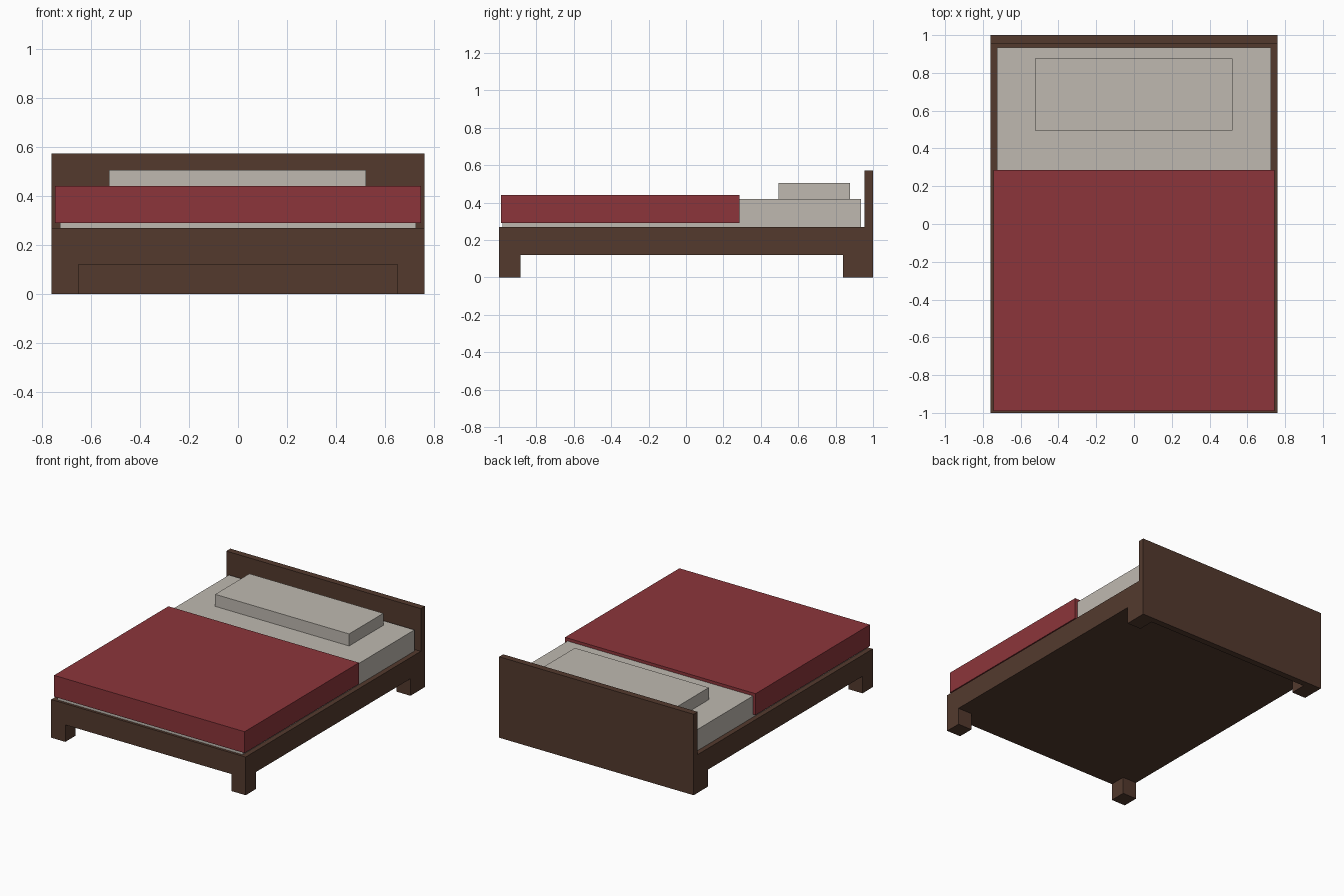
import bpy
import bmesh

if "Cube" in bpy.data.objects:
    bpy.data.objects.remove(bpy.data.objects["Cube"])


def material(name, rgb):
    m = bpy.data.materials.new(name)
    m.diffuse_color = (*rgb, 1.0)
    m.use_nodes = True
    m.node_tree.nodes["Principled BSDF"].inputs["Base Color"].default_value = m.diffuse_color
    return m


WOOD = material("dark_brown_wood", (0.087, 0.042, 0.027))
RED = material("dark_red_cloth", (0.262, 0.036, 0.043))
LINEN = material("pale_grey_linen", (0.518, 0.485, 0.434))


def box(name, x, y, z, mat):
    """Axis-aligned box from (min, max) ranges."""
    bm = bmesh.new()
    bmesh.ops.create_cube(bm, size=1.0)
    for v in bm.verts:
        for i, (lo, hi) in enumerate((x, y, z)):
            v.co[i] = lo if v.co[i] < 0 else hi
    mesh = bpy.data.meshes.new(name)
    bm.to_mesh(mesh)
    bm.free()
    mesh.materials.append(mat)
    obj = bpy.data.objects.new(name, mesh)
    bpy.context.collection.objects.link(obj)
    return obj


# Wooden base and headboard
box("bed_frame", (-0.76, 0.76), (-1.0, 0.955), (0.12, 0.27), WOOD)
box("headboard", (-0.76, 0.76), (0.955, 1.0), (0.0, 0.572), WOOD)

# Legs, one at each corner
for side, x in (("left", (-0.76, -0.65)), ("right", (0.65, 0.76))):
    for end, y in (("front", (-1.0, -0.885)), ("back", (0.84, 0.955))):
        box(f"{end}_{side}_leg", x, y, (0.0, 0.12), WOOD)

# Bedding
box("mattress", (-0.725, 0.725), (-0.982, 0.935), (0.27, 0.42), LINEN)
box("pillow", (-0.525, 0.522), (0.495, 0.877), (0.42, 0.505), LINEN)
box("blanket", (-0.745, 0.745), (-0.99, 0.287), (0.29, 0.441), RED)
